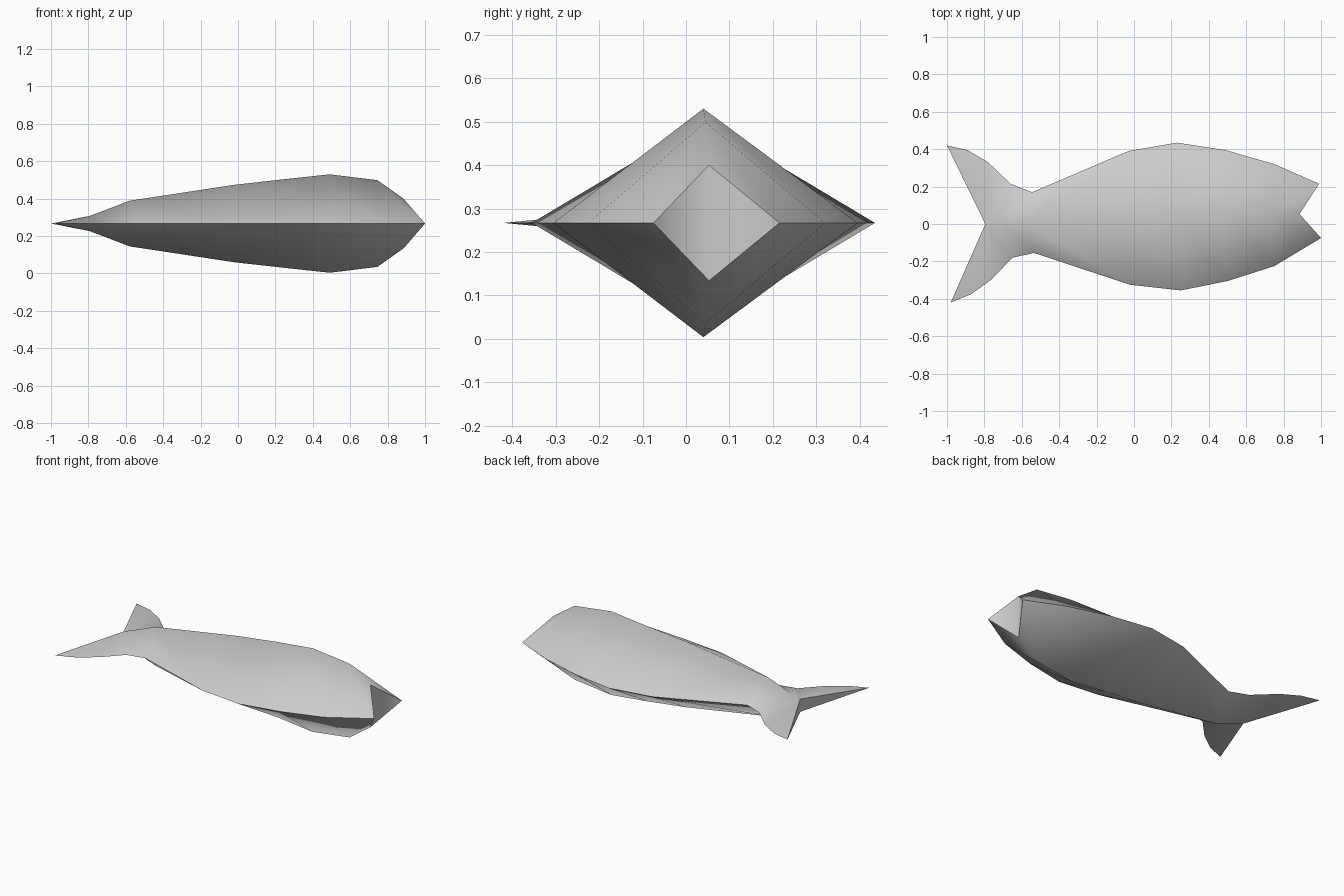
import bpy, bmesh, math

cube = bpy.data.objects.get("Cube")
if cube:
    bpy.data.objects.remove(cube, do_unlink=True)

grey = bpy.data.materials.new("pale grey")
grey.use_nodes = True
colour = (0.6, 0.6, 0.6, 1)
grey.diffuse_color = colour
grey.node_tree.nodes["Principled BSDF"].inputs["Base Color"].default_value = colour

MID = 0.267
# Spine from tail notch to mouth corner: x, y, half height
spine = [(-0.795, 0, 0.04), (-0.72, 0.005, 0.068), (-0.58, 0.01, 0.122),
         (-0.02, 0.03, 0.207), (0.24, 0.04, 0.236), (0.49, 0.04, 0.263),
         (0.745, 0.045, 0.232), (0.885, 0.053, 0.133)]
# Outer rims from tail tip to mouth tip; the first two points are the tail lobe
left_rim = [(-1, 0.42), (-0.89, 0.395), (-0.78, 0.33), (-0.66, 0.215), (-0.545, 0.17),
            (-0.03, 0.39), (0.23, 0.435), (0.49, 0.395), (0.75, 0.32), (0.99, 0.215)]
right_rim = [(-0.98, -0.42), (-0.87, -0.375), (-0.76, -0.295), (-0.65, -0.18), (-0.535, -0.155),
             (-0.02, -0.325), (0.25, -0.355), (0.5, -0.305), (0.75, -0.225), (1, -0.075)]
LOBE = 2

bm = bmesh.new()
upper = [bm.verts.new((x, y, MID + h)) for x, y, h in spine]
lower = [bm.verts.new((x, y, MID - h)) for x, y, h in spine]
rims = [[bm.verts.new((x, y, MID)) for x, y in rim] for rim in (left_rim, right_rim)]

for rim in rims:
    for ridge in (upper, lower):
        # Tail lobe fan
        for i in range(LOBE):
            bm.faces.new((ridge[0], rim[i], rim[i + 1]))
        # Body flank
        for i in range(len(spine) - 1):
            a, b = rim[i + LOBE], rim[i + LOBE + 1]
            bm.faces.new((ridge[i], a, b, ridge[i + 1]))
    # Tail notch and mouth walls
    bm.faces.new((upper[0], lower[0], rim[0]))
    bm.faces.new((upper[-1], rim[-1], lower[-1]))

bmesh.ops.recalc_face_normals(bm, faces=bm.faces)
for face in bm.faces:
    face.smooth = True
for edge in bm.edges:
    edge.smooth = edge.calc_face_angle(0) < math.radians(80)

mesh = bpy.data.meshes.new("fish_body")
bm.to_mesh(mesh)
bm.free()
mesh.materials.append(grey)
fish = bpy.data.objects.new("fish_body", mesh)
bpy.context.collection.objects.link(fish)
